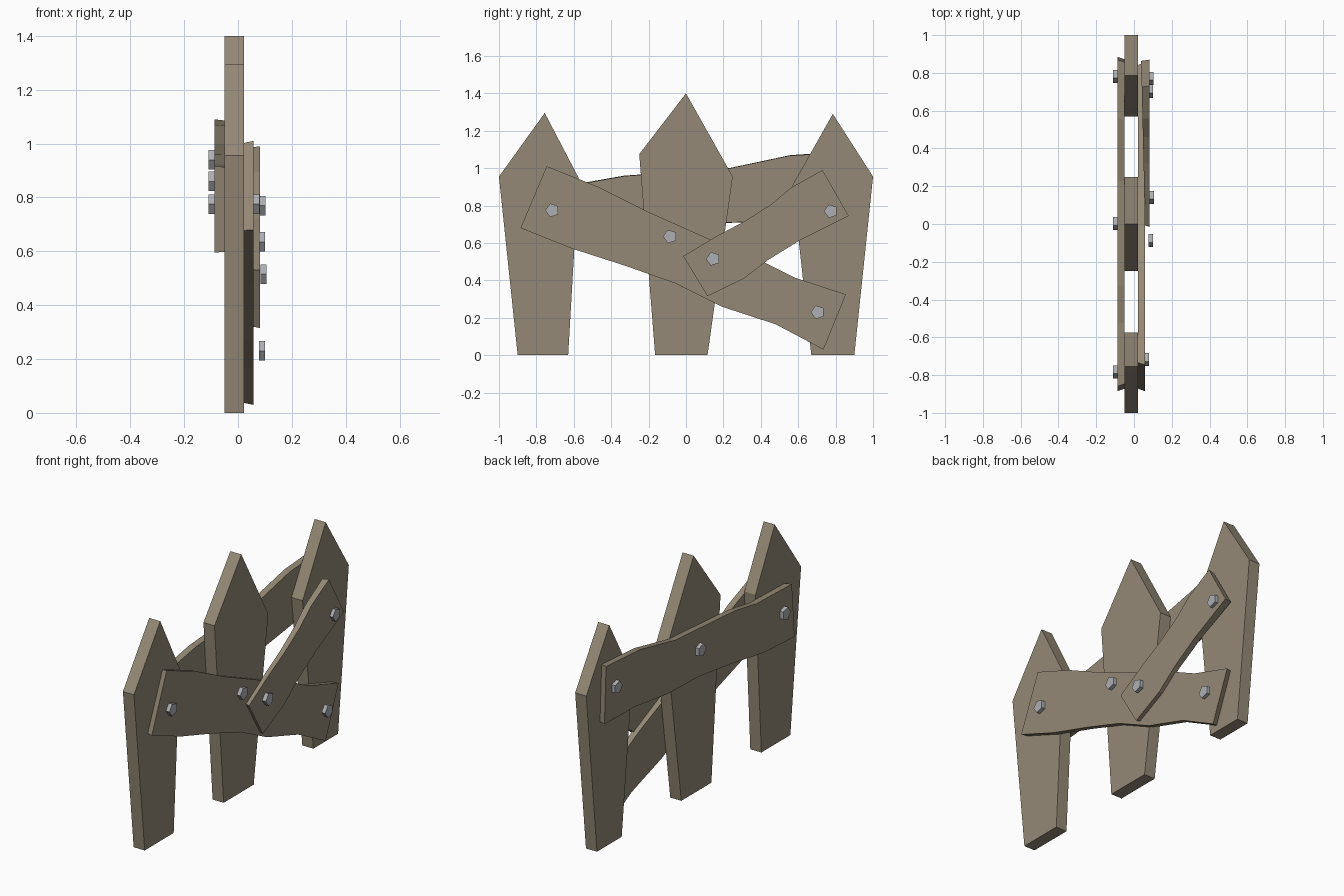
import bpy, bmesh, math

default = bpy.data.objects.get("Cube")
if default:
    bpy.data.objects.remove(default, do_unlink=True)


def make_material(name, colour):
    mat = bpy.data.materials.new(name)
    mat.use_nodes = True
    mat.diffuse_color = (*colour, 1)
    mat.node_tree.nodes["Principled BSDF"].inputs["Base Color"].default_value = (*colour, 1)
    return mat


WOOD = make_material("weathered wood", (0.30, 0.25, 0.18))
STEEL = make_material("grey steel", (0.42, 0.43, 0.45))


def plank(name, outline, inner, outer, mat=WOOD, taper=1.0):
    """Extrude a (y, z) outline along x; inner and outer give x as functions of y."""
    cy = sum(p[0] for p in outline) / len(outline)
    cz = sum(p[1] for p in outline) / len(outline)
    bm = bmesh.new()
    near = [bm.verts.new((inner(y), cy + (y - cy) * taper, cz + (z - cz) * taper))
            for y, z in outline]
    far = [bm.verts.new((outer(y), y, z)) for y, z in outline]
    bm.faces.new(near)
    bm.faces.new(far)
    n = len(outline)
    for i in range(n):
        j = (i + 1) % n
        bm.faces.new((near[i], near[j], far[j], far[i]))
    bmesh.ops.recalc_face_normals(bm, faces=bm.faces)
    mesh = bpy.data.meshes.new(name)
    bm.to_mesh(mesh)
    bm.free()
    mesh.materials.append(mat)
    obj = bpy.data.objects.new(name, mesh)
    bpy.context.collection.objects.link(obj)
    return obj


def at(x):
    return lambda y: x


# Pointed upright stakes
stakes = {
    "front_stake": [(-0.90, 0), (-0.63, 0), (-0.575, 0.95), (-0.755, 1.295), (-1, 0.955)],
    "middle_stake": [(-0.165, 0), (0.115, 0), (0.25, 0.955), (0, 1.40), (-0.25, 1.075)],
    "back_stake": [(0.67, 0), (0.90, 0), (1, 0.955), (0.785, 1.29), (0.57, 0.91)],
}
for name, outline in stakes.items():
    plank(name, outline, at(-0.05), at(0.022))

# Long sloping rail
plank("long_rail", [
    (-0.745, 1.01), (-0.885, 0.68), (-0.61, 0.57), (-0.33, 0.48), (-0.06, 0.385),
    (0.19, 0.26), (0.48, 0.165), (0.735, 0.03), (0.855, 0.325), (0.58, 0.415),
    (0.40, 0.505), (0.15, 0.61), (-0.20, 0.765), (-0.48, 0.905)],
    at(0.022), at(0.057), taper=0.985)

# Short brace crossing the long rail, leaning back to the stake
plank("short_brace", [
    (-0.015, 0.53), (0.115, 0.315), (0.31, 0.41), (0.44, 0.51), (0.61, 0.615),
    (0.76, 0.69), (0.87, 0.745), (0.73, 0.99), (0.56, 0.895), (0.46, 0.81),
    (0.32, 0.72), (0.17, 0.64)],
    lambda y: 0.058 - 0.023 * y, at(0.082), taper=0.985)

# Rail on the opposite side
plank("opposite_rail", [
    (0.87, 1.09), (0.56, 1.07), (0.23, 1.0), (-0.33, 0.96), (-0.53, 0.925),
    (-0.86, 0.915), (-0.885, 0.595), (-0.60, 0.61), (-0.30, 0.66), (0.0, 0.70),
    (0.30, 0.71), (0.60, 0.75), (0.885, 0.755)],
    at(-0.05), at(-0.088), taper=0.985)

# Five-sided bolt heads: inner x, y, z
bolts = [(0.057, -0.715, 0.775), (0.078, -0.085, 0.635), (0.078, 0.705, 0.23),
         (0.083, 0.145, 0.515), (0.079, 0.775, 0.77),
         (-0.11, 0.785, 0.94), (-0.11, 0.005, 0.86), (-0.11, -0.78, 0.775)]
for i, (x, y, z) in enumerate(bolts):
    ring = [math.pi + k * math.tau / 5 for k in range(5)]
    plank(f"bolt_{i + 1}", [(y + 0.038 * math.cos(a), z + 0.038 * math.sin(a)) for a in ring],
          at(x), at(x + 0.023), STEEL)
